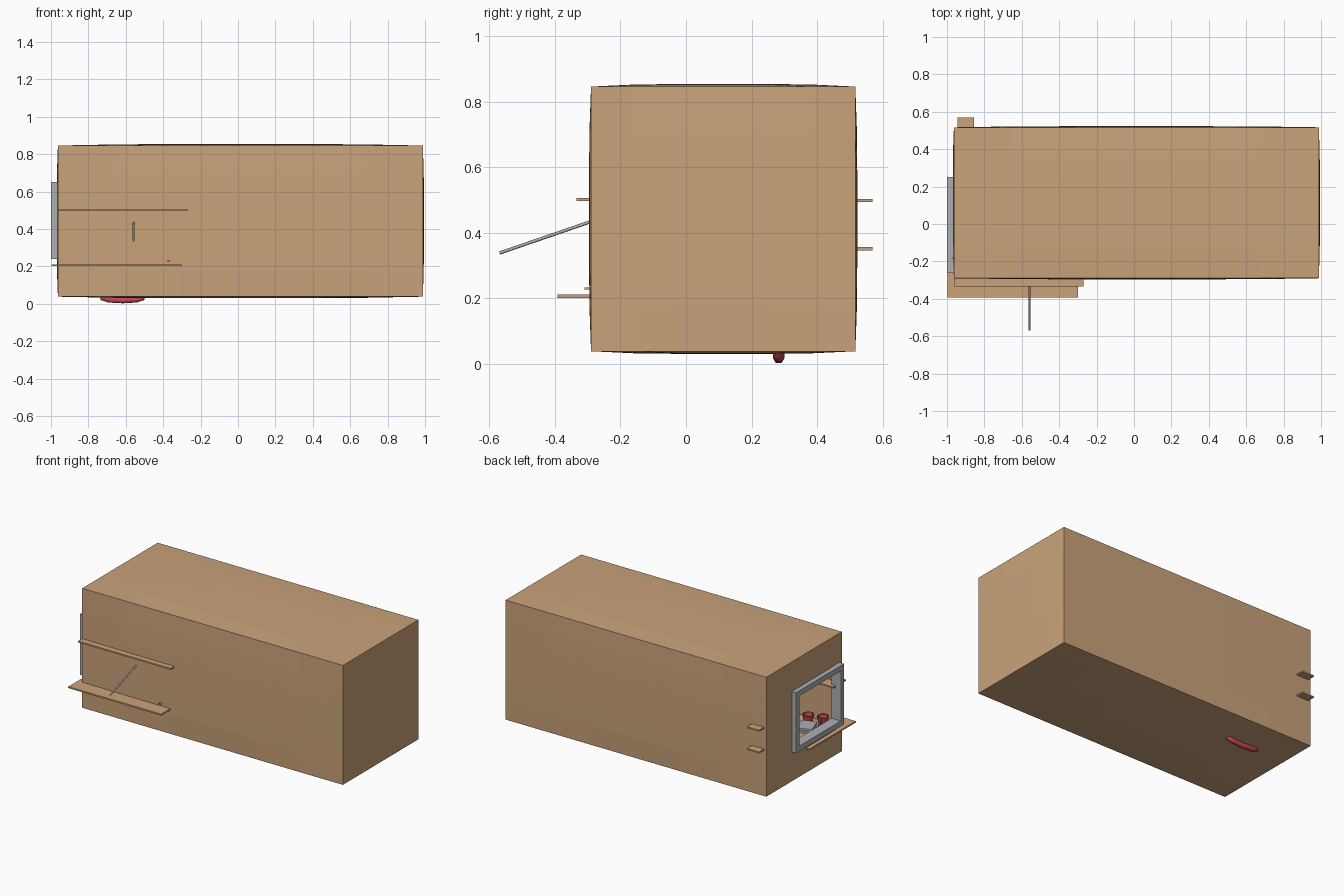
import bpy, bmesh, math
from mathutils import Vector

if "Cube" in bpy.data.objects:
    bpy.data.objects.remove(bpy.data.objects["Cube"])


def material(name, rgb):
    m = bpy.data.materials.new(name)
    m.diffuse_color = (*rgb, 1)
    m.use_nodes = True
    m.node_tree.nodes["Principled BSDF"].inputs["Base Color"].default_value = m.diffuse_color
    return m


WOOD = material("tan wood", (0.59, 0.365, 0.195))
GREY = material("light grey", (0.42, 0.43, 0.45))
RED = material("red", (0.56, 0.065, 0.085))


def finish(bm, name, mat):
    bmesh.ops.recalc_face_normals(bm, faces=bm.faces)
    me = bpy.data.meshes.new(name)
    bm.to_mesh(me)
    bm.free()
    me.materials.append(mat)
    ob = bpy.data.objects.new(name, me)
    bpy.context.collection.objects.link(ob)
    return ob


def box_bm(lo, hi):
    bm = bmesh.new()
    bmesh.ops.create_cube(bm, size=1)
    for v in bm.verts:
        v.co = Vector([lo[i] + (v.co[i] + 0.5) * (hi[i] - lo[i]) for i in range(3)])
    return bm


def box(name, lo, hi, mat):
    return finish(box_bm(lo, hi), name, mat)


def tube(name, pts, radius, mat, res=2):
    cu = bpy.data.curves.new(name, 'CURVE')
    cu.dimensions = '3D'
    cu.bevel_depth = radius
    cu.bevel_resolution = res
    cu.use_fill_caps = True
    sp = cu.splines.new('POLY')
    sp.points.add(len(pts) - 1)
    for p, co in zip(sp.points, pts):
        p.co = (*co, 1)
    cu.materials.append(mat)
    ob = bpy.data.objects.new(name, cu)
    bpy.context.collection.objects.link(ob)
    return ob


def cut(ob, cutter):
    mod = ob.modifiers.new("cut", 'BOOLEAN')
    mod.operation = 'DIFFERENCE'
    mod.solver = 'EXACT'
    mod.object = cutter
    cutter.hide_render = True
    cutter.hide_viewport = True
    cutter.display_type = 'WIRE'


# room shell: long box with very slightly bowed walls
lo, hi = Vector((-0.963, -0.29, 0.038)), Vector((0.988, 0.517, 0.846))
bm = box_bm(lo, hi)
bmesh.ops.subdivide_edges(bm, edges=bm.edges[:], cuts=5, use_grid_fill=True)
mid, half = (lo + hi) / 2, (hi - lo) / 2
bow = (0.006, 0.006, 0.008)
for v in bm.verts:
    n = [(v.co[i] - mid[i]) / half[i] for i in range(3)]
    for i in range(3):
        if abs(n[i]) > 0.999:
            a, b = n[(i + 1) % 3], n[(i + 2) % 3]
            v.co[i] += math.copysign(bow[i], n[i]) * (1 - a ** 4) * (1 - b ** 4)
room = finish(bm, "room_shell", WOOD)
cut(room, box("room_hollow_cutter", (-0.95, -0.277, 0.051), (0.975, 0.504, 0.833), WOOD))
cut(room, box("window_cutter", (-1.05, -0.24, 0.26), (-0.9, 0.23, 0.63), WOOD))

# window frame: four bars around the opening
y0, y1, z0, z1, w = -0.262, 0.252, 0.24, 0.65, 0.036
x0, x1 = -1.0, -0.93
box("window_frame_bottom", (x0, y0, z0), (x1, y1, z0 + w), GREY)
box("window_frame_top", (x0, y0, z1 - w), (x1, y1, z1), GREY)
box("window_frame_front", (x0, y0, z0 + w), (x1, y0 + w, z1 - w), GREY)
box("window_frame_back", (x0, y1 - w, z0 + w), (x1, y1, z1 - w), GREY)

# desk and shelves that pass through the walls
box("desk_top", (-0.996, -0.392, 0.201), (-0.30, 0.10, 0.211), WOOD)
box("long_shelf", (-0.962, -0.334, 0.496), (-0.27, -0.2, 0.506), WOOD)
for i, z in enumerate((0.346, 0.493)):
    box(f"small_shelf_{i + 1}", (-0.945, 0.38, z), (-0.855, 0.569, z + 0.01), WOOD)

# slanted rod through the front wall, and small peg above the desk
tube("slanted_rod", [(-0.558, -0.569, 0.338), (-0.558, -0.22, 0.458)], 0.005, GREY)
box("small_peg", (-0.38, -0.31, 0.226), (-0.363, -0.24, 0.232), WOOD)


# cups on the desk
def cup(name, x, y, angle):
    bm = bmesh.new()
    rings = []
    for r, z in ((0.026, 0), (0.037, 0.062), (0.031, 0.062), (0.022, 0.008)):
        rings.append([bm.verts.new((x + r * math.cos(t * math.tau / 16),
                                    y + r * math.sin(t * math.tau / 16), 0.211 + z)) for t in range(16)])
    for a, b in zip(rings, rings[1:]):
        for i in range(16):
            j = (i + 1) % 16
            bm.faces.new((a[i], a[j], b[j], b[i]))
    bm.faces.new(rings[0])
    bm.faces.new(rings[-1])
    finish(bm, name, RED)
    c, s = math.cos(angle), math.sin(angle)
    arc = [(0.03 + 0.022 * math.sin(t * math.pi / 6), 0.242 + 0.02 * math.cos(t * math.pi / 6)) for t in range(7)]
    tube(name + "_handle", [(x + d * c, y + d * s, z) for d, z in arc], 0.004, RED)


cup("cup_near_window", -0.866, -0.227, math.radians(110))
cup("cup_far", -0.775, -0.20, math.radians(-40))

# stacked grey books on the desk
for i in range(2):
    b = box(f"book_{i + 1}", (-0.05, -0.06, i * 0.018), (0.05, 0.06, i * 0.018 + 0.014), GREY)
    b.location = (-0.82, -0.12, 0.211)
    b.rotation_euler.z = 0.15 + 0.2 * i

# red sled rail poking through the floor
tube("red_floor_rail", [(-0.727, 0.283, 0.065), (-0.722, 0.283, 0.03), (-0.69, 0.283, 0.022),
                        (-0.617, 0.283, 0.018), (-0.545, 0.283, 0.022),
                        (-0.513, 0.283, 0.03), (-0.508, 0.283, 0.065)], 0.018, RED, 1)
